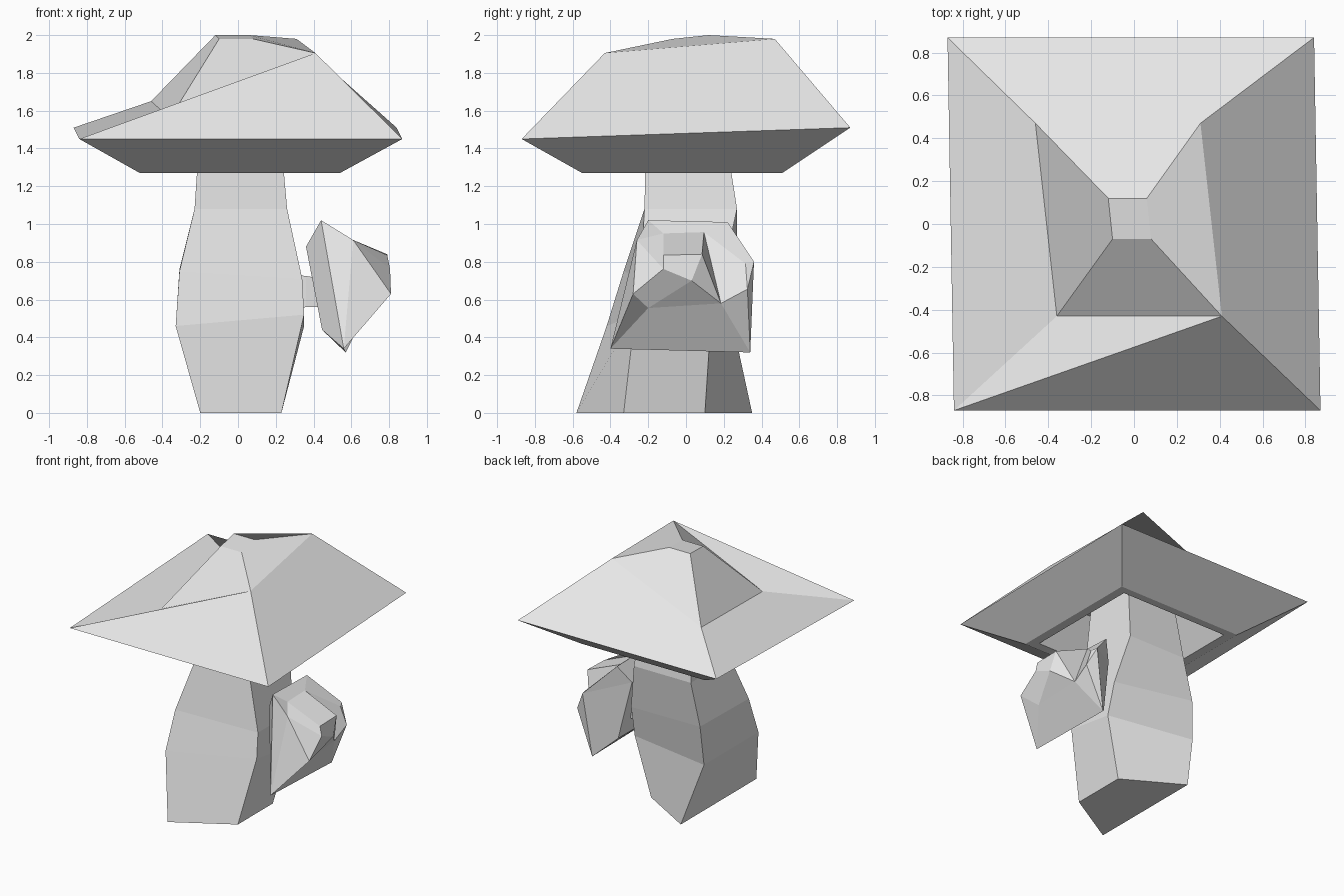
import bpy, bmesh

grey = bpy.data.materials.new("pale_grey")
grey.diffuse_color = (0.8, 0.8, 0.8, 1)


def build(name, points, faces):
    """Make a flat-shaded object from points and faces."""
    bm = bmesh.new()
    verts = [bm.verts.new(p) for p in points]
    for f in faces:
        bm.faces.new([verts[i] for i in f])
    bmesh.ops.recalc_face_normals(bm, faces=bm.faces)
    mesh = bpy.data.meshes.new(name)
    bm.to_mesh(mesh)
    bm.free()
    mesh.materials.append(grey)
    ob = bpy.data.objects.new(name, mesh)
    bpy.context.collection.objects.link(ob)
    return ob


def loft(name, rings, splits=()):
    """Bridge four-cornered rings and close both ends.
    splits holds (ring, side) quads that are cut across a diagonal."""
    points = [p for r in rings for p in r]
    faces = [(3, 2, 1, 0)]
    for r in range(len(rings) - 1):
        for s in range(4):
            a, b = 4 * r + s, 4 * r + (s + 1) % 4
            if (r, s) in splits:
                faces += [(a, b, b + 4), (a, b + 4, a + 4)]
            else:
                faces.append((a, b, b + 4, a + 4))
    n = len(points)
    faces.append((n - 4, n - 3, n - 2, n - 1))
    return build(name, points, faces)


def rect(x0, x1, y0, y1, z):
    """Corners in order: front left, front right, back right, back left."""
    return [(x0, y0, z), (x1, y0, z), (x1, y1, z), (x0, y1, z)]


# Main cap: hollow underside, lip, rim, dented shoulder and small crown
loft("cap", [
    rect(-0.30, 0.30, -0.30, 0.30, 1.53),
    rect(-0.45, 0.47, -0.48, 0.45, 1.27),
    rect(-0.52, 0.54, -0.55, 0.51, 1.27),
    [(-0.84, -0.87, 1.45), (0.87, -0.87, 1.45), (0.84, 0.87, 1.51), (-0.87, 0.87, 1.51)],
    [(-0.36, -0.43, 1.56), (0.41, -0.43, 1.905), (0.31, 0.47, 1.98), (-0.46, 0.47, 1.65)],
    [(-0.10, -0.07, 1.98), (0.08, -0.07, 1.98), (0.06, 0.12, 2.0), (-0.12, 0.12, 2.0)],
], splits={(3, 0)})

# Stalk: lopsided four-sided column running up into the cap
loft("stalk", [
    [(-0.20, -0.58, 0), (0.23, -0.33, 0), (0.23, 0.10, 0), (-0.20, 0.35, 0)],
    [(-0.33, -0.42, 0.46), (0.35, -0.27, 0.52), (0.35, 0.13, 0.46), (-0.33, 0.25, 0.46)],
    [(-0.31, -0.33, 0.75), (0.34, -0.24, 0.71), (0.34, 0.19, 0.71), (-0.31, 0.27, 0.76)],
    rect(-0.23, 0.26, -0.22, 0.27, 1.08),
    rect(-0.20, 0.22, -0.21, 0.20, 1.53),
])

# Small side stem
loft("side_stem", [
    [(0.30, -0.09, 0.55), (0.30, 0.09, 0.55), (0.30, 0.09, 0.73), (0.30, -0.09, 0.73)],
    [(0.36, -0.09, 0.56), (0.36, 0.09, 0.56), (0.36, 0.09, 0.725), (0.36, -0.09, 0.725)],
    [(0.44, -0.08, 0.56), (0.44, 0.08, 0.56), (0.44, 0.08, 0.71), (0.44, -0.08, 0.71)],
])

# Small crumpled cap facing sideways
pts = {
    # rim
    "E": (0.44, -0.20, 1.02), "D": (0.44, 0.22, 1.01), "C": (0.64, 0.36, 0.80),
    "B": (0.57, 0.34, 0.32), "A": (0.56, -0.40, 0.34),
    # shoulder
    "F": (0.61, -0.26, 0.915), "G": (0.81, -0.28, 0.63), "H": (0.71, -0.20, 0.555),
    "I": (0.70, 0.185, 0.58), "J": (0.71, 0.325, 0.655), "K": (0.66, 0.315, 0.79),
    "L": (0.51, -0.12, 0.95), "M": (0.51, 0.095, 0.957),
    # crown
    "P": (0.79, -0.12, 0.835), "Q": (0.79, 0.085, 0.84),
    "R": (0.80, 0.03, 0.70), "S": (0.805, -0.12, 0.762),
    # underside
    "U": (0.36, -0.13, 0.88), "V": (0.36, 0.15, 0.88),
    "W": (0.445, 0.20, 0.44), "X": (0.445, -0.22, 0.44),
}
keys = list(pts)
outline = ("PQRS LMQP FLPS FSG GSRH HRI IRQ IQM MKJI MDCK KJC CJB BJI ABIH AHG AGF "
           "AFE EFL ELMD EDVU DCV CBWV BAXW AEUX UVWX")
build("side_cap", list(pts.values()),
      [[keys.index(k) for k in f] for f in outline.split()])
